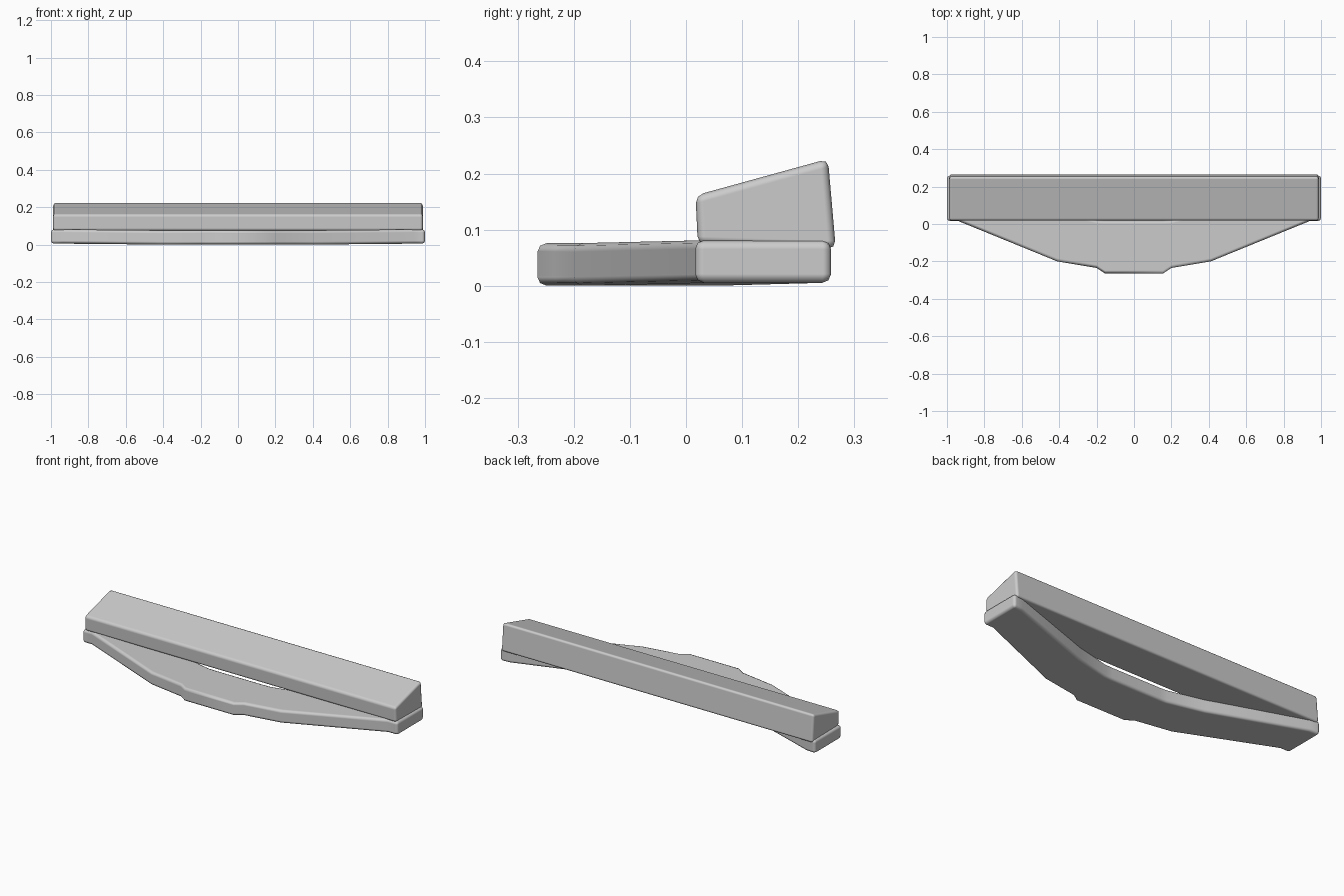
import bpy
import bmesh

cube = bpy.data.objects.get("Cube")
if cube:
    bpy.data.objects.remove(cube)

grey = bpy.data.materials.new("plain grey")
grey.use_nodes = True
COLOUR = (0.6, 0.6, 0.6, 1)
grey.diffuse_color = COLOUR
grey.node_tree.nodes["Principled BSDF"].inputs["Base Color"].default_value = COLOUR


def loft(name, sections, bevel):
    """Skin four-cornered sections in order, cap both ends, soften the edges."""
    bm = bmesh.new()
    rings = [[bm.verts.new(p) for p in section] for section in sections]
    for a, b in zip(rings, rings[1:]):
        for i in range(4):
            j = (i + 1) % 4
            bm.faces.new((a[i], a[j], b[j], b[i]))
    bm.faces.new(rings[0])
    bm.faces.new(rings[-1])
    bmesh.ops.recalc_face_normals(bm, faces=bm.faces)
    for face in bm.faces:
        face.smooth = True
    mesh = bpy.data.meshes.new(name)
    bm.to_mesh(mesh)
    bm.free()
    mesh.materials.append(grey)
    obj = bpy.data.objects.new(name, mesh)
    bpy.context.collection.objects.link(obj)
    mod = obj.modifiers.new("soft edges", "BEVEL")
    mod.width = bevel
    mod.segments = 2
    mod.limit_method = "ANGLE"
    mod.angle_limit = 0.9
    mod.harden_normals = True
    return obj


# Bowed base: half stations as (x, front y, back y, lift), mirrored in x
half = [
    (0.155, -0.265, 0.018, 0),
    (0.20, -0.235, 0.02, 0),
    (0.41, -0.20, 0.07, 0),
    (0.94, 0.016, 0.255, 0.005),
    (1.0, 0.016, 0.26, 0.005),
]
stations = [(-x, f, b, l) for x, f, b, l in reversed(half)] + half
loft("bowed_base",
     [[(x, f, l), (x, b, l), (x, b, l + 0.076), (x, f, l + 0.076)]
      for x, f, b, l in stations], 0.016)

# Straight beam with a sloped top, resting along the back
profile = [(0.021, 0.074), (0.267, 0.066), (0.253, 0.226), (0.017, 0.161)]
loft("sloped_beam",
     [[(x, y, z) for y, z in profile] for x in (-0.988, 0.988)], 0.014)
